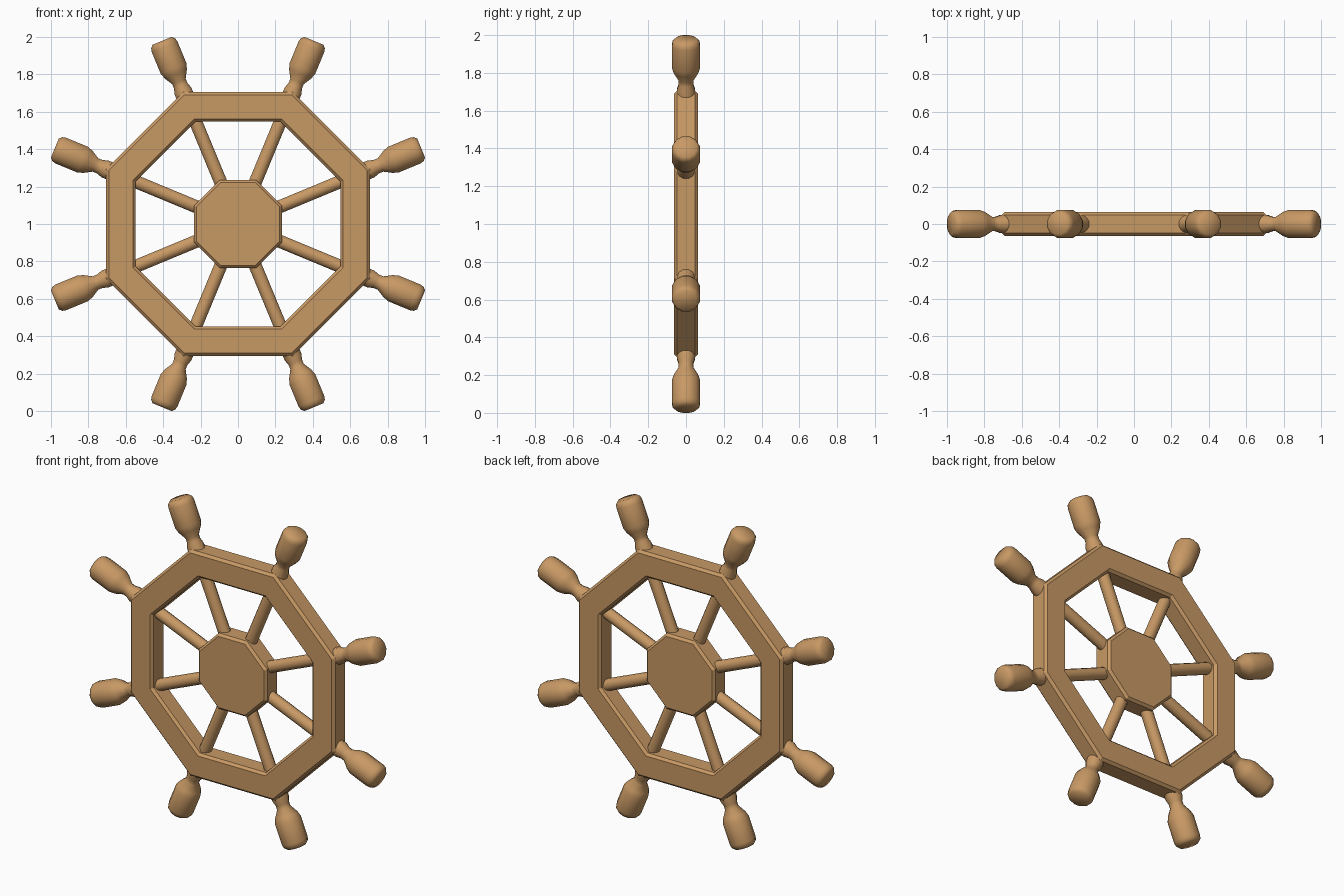
import bpy, bmesh, math
from mathutils import Matrix, Vector

if "Cube" in bpy.data.objects:
    bpy.data.objects.remove(bpy.data.objects["Cube"])

wood = bpy.data.materials.new("tan_wood")
wood.diffuse_color = (0.58, 0.32, 0.13, 1)
wood.use_nodes = True
wood.node_tree.nodes["Principled BSDF"].inputs["Base Color"].default_value = wood.diffuse_color
CENTRE = Vector((0, 0, 1))
COS = math.cos(math.pi / 8)


def lathe(name, profile, sides, matrix, closed=False, phase=0.5):
    """Revolve (radius, height) points about local z, then place with matrix."""
    bm = bmesh.new()
    rings = []
    for r, h in profile:
        ring = []
        for i in range(sides):
            a = 2 * math.pi * (i + phase) / sides
            ring.append(bm.verts.new((r * math.cos(a), r * math.sin(a), h)))
        rings.append(ring)
    pairs = list(zip(rings, rings[1:]))
    if closed:
        pairs.append((rings[-1], rings[0]))
    for lo, hi in pairs:
        for i in range(sides):
            j = (i + 1) % sides
            bm.faces.new((lo[i], lo[j], hi[j], hi[i]))
    if not closed:
        bm.faces.new(rings[0][::-1])
        bm.faces.new(rings[-1])
    bmesh.ops.recalc_face_normals(bm, faces=bm.faces)
    mesh = bpy.data.meshes.new(name)
    bm.to_mesh(mesh)
    bm.free()
    mesh.materials.append(wood)
    ob = bpy.data.objects.new(name, mesh)
    ob.matrix_world = matrix
    bpy.context.collection.objects.link(ob)
    return ob


def smooth(ob, degrees):
    bpy.ops.object.select_all(action='DESELECT')
    ob.select_set(True)
    bpy.context.view_layer.objects.active = ob
    bpy.ops.object.shade_smooth_by_angle(angle=math.radians(degrees))


# Octagonal rim and hub with chamfered edges, axis along y
axis = Matrix.Translation(CENTRE) @ Matrix.Rotation(math.pi / 2, 4, 'X')
D, C = 0.063, 0.015
rim = [(0.548, -D + C), (0.562, -D), (0.691, -D), (0.706, -D + C),
       (0.706, D - C), (0.691, D), (0.562, D), (0.548, D - C)]
lathe("rim", [(r / COS, h) for r, h in rim], 8, axis, closed=True)
hub = [(0.222, -D), (0.236, -D + C), (0.236, D - C), (0.222, D)]
lathe("hub", [(r / COS, h) for r, h in hub], 8, axis)

# Spokes and turned handles on the octagon's corners
spoke = [(0.036, 0.18), (0.036, 0.68)]
handle = [(0.05, 0.70), (0.05, 0.77), (0.04, 0.80), (0.04, 0.825), (0.066, 0.868),
          (0.077, 0.90), (0.077, 1.025), (0.072, 1.045), (0.057, 1.06)]
for k in range(8):
    m = Matrix.Translation(CENTRE) @ Matrix.Rotation(math.pi / 8 + k * math.pi / 4, 4, 'Y')
    smooth(lathe(f"spoke_{k + 1}", spoke, 12, m), 50)
    smooth(lathe(f"handle_{k + 1}", handle, 12, m), 50)
